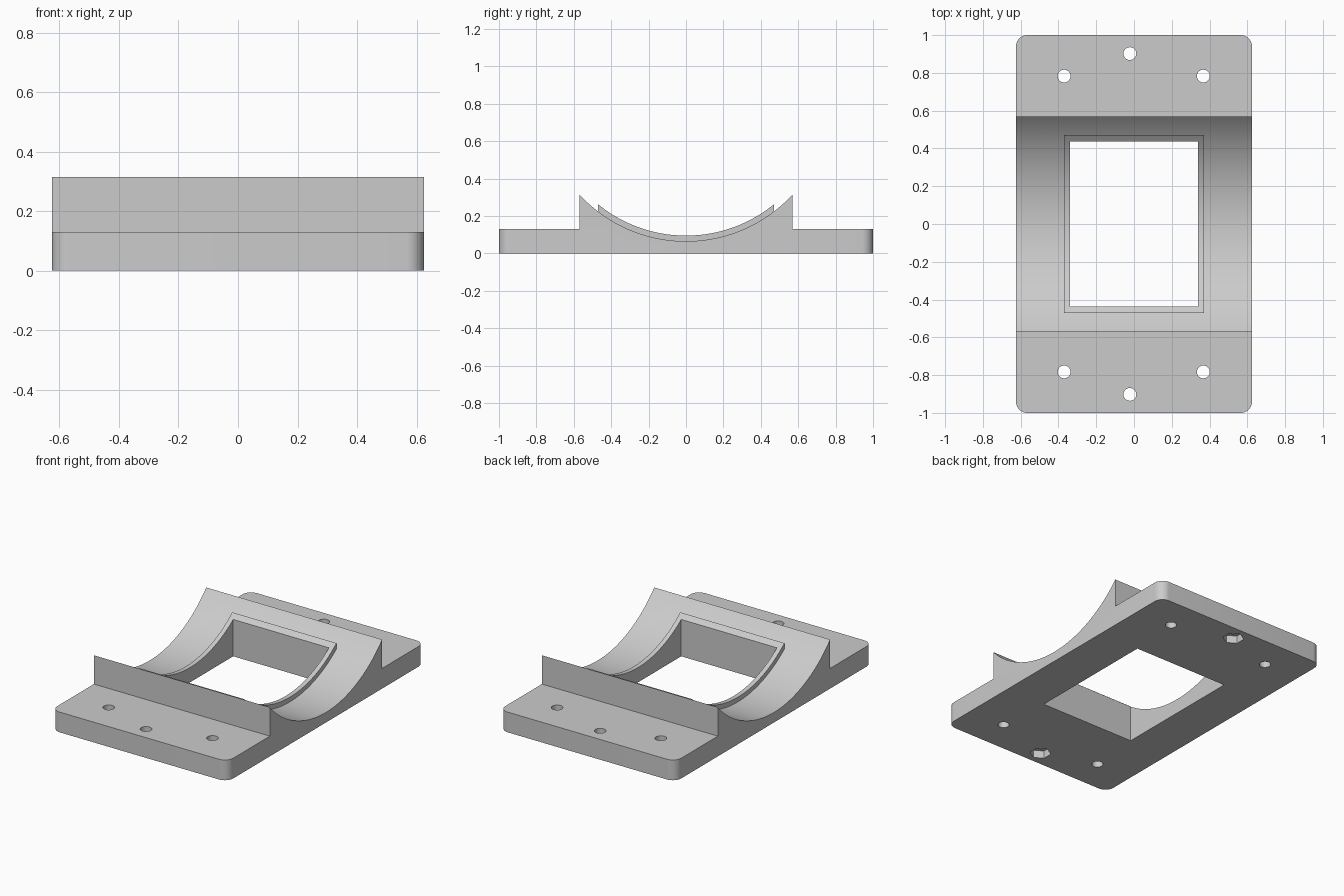
import bpy, bmesh, math
from mathutils import Matrix

if "Cube" in bpy.data.objects:
    bpy.data.objects.remove(bpy.data.objects["Cube"])

R, CZ = 0.775, 0.84          # saddle radius and height of its axis

grey = bpy.data.materials.new("light_grey")
grey.diffuse_color = (0.6, 0.6, 0.6, 1)
grey.use_nodes = True
grey.node_tree.nodes["Principled BSDF"].inputs["Base Color"].default_value = grey.diffuse_color


def arc(r, y0, y1, n=64):
    """Points (y, z) on the lower side of the saddle cylinder."""
    a0, a1 = math.asin(y0 / r), math.asin(y1 / r)
    angles = [a0 + (a1 - a0) * i / n for i in range(n + 1)]
    return [(r * math.sin(a), CZ - r * math.cos(a)) for a in angles]


def finish(name, bm):
    bmesh.ops.recalc_face_normals(bm, faces=bm.faces)
    me = bpy.data.meshes.new(name)
    bm.to_mesh(me)
    bm.free()
    me.materials.append(grey)
    ob = bpy.data.objects.new(name, me)
    bpy.context.collection.objects.link(ob)
    return ob


def extrude_x(profile, half):
    """Extrude a (y, z) profile from -half to +half along x."""
    bm = bmesh.new()
    face = bm.faces.new([bm.verts.new((-half, y, z)) for y, z in profile])
    new = bmesh.ops.extrude_face_region(bm, geom=[face])["geom"]
    verts = [v for v in new if isinstance(v, bmesh.types.BMVert)]
    bmesh.ops.translate(bm, verts=verts, vec=(2 * half, 0, 0))
    return bm


def prism(name, x, y, z0, z1, r, sides, turn=0):
    bm = bmesh.new()
    m = Matrix.Translation((x, y, (z0 + z1) / 2)) @ Matrix.Rotation(turn, 4, 'Z')
    bmesh.ops.create_cone(bm, cap_ends=True, segments=sides, radius1=r,
                          radius2=r, depth=z1 - z0, matrix=m)
    return finish(name, bm)


def boolean(target, tool, op='DIFFERENCE'):
    mod = target.modifiers.new("cut", 'BOOLEAN')
    mod.operation, mod.solver, mod.object = op, 'EXACT', tool
    bpy.context.view_layer.objects.active = target
    bpy.ops.object.modifier_apply(modifier=mod.name)
    bpy.data.objects.remove(tool)


# Body: flanges and saddle in one profile, with rounded plate corners
outline = [(-1, 0), (1, 0), (1, 0.13), (0.57, 0.13)] + arc(R, 0.57, -0.57) + [(-0.57, 0.13), (-1, 0.13)]
bm = extrude_x(outline, 0.625)
corners = [e for e in bm.edges if all(abs(v.co.y) > 0.99 for v in e.verts)
           and abs(e.verts[0].co.z - e.verts[1].co.z) > 0.1]
bmesh.ops.bevel(bm, geom=corners, offset=0.06, offset_type='OFFSET',
                segments=10, profile=0.5, affect='EDGES')
body = finish("saddle_mount", bm)

# Raised rim around the window
rim = finish("window_rim", extrude_x(arc(R - 0.03, -0.47, 0.47) + arc(R + 0.015, 0.47, -0.47), 0.37))
boolean(body, rim, 'UNION')

# Rectangular window
window = finish("window_cutter", extrude_x([(-0.437, -0.2), (0.437, -0.2), (0.437, 0.6), (-0.437, 0.6)], 0.34))
boolean(body, window)

# Screw holes, with hexagonal nut pockets below the middle ones
for s in (-1, 1):
    for x, y in ((-0.37, 0.783), (0.367, 0.783), (-0.022, 0.902)):
        boolean(body, prism("hole_cutter", x, s * y, -0.1, 0.3, 0.034, 32))
    boolean(body, prism("nut_cutter", -0.022, s * 0.902, -0.1, 0.05, 0.064, 6))

bpy.ops.object.select_all(action='DESELECT')
body.select_set(True)
bpy.context.view_layer.objects.active = body
bpy.ops.object.shade_smooth_by_angle(angle=math.radians(25))
